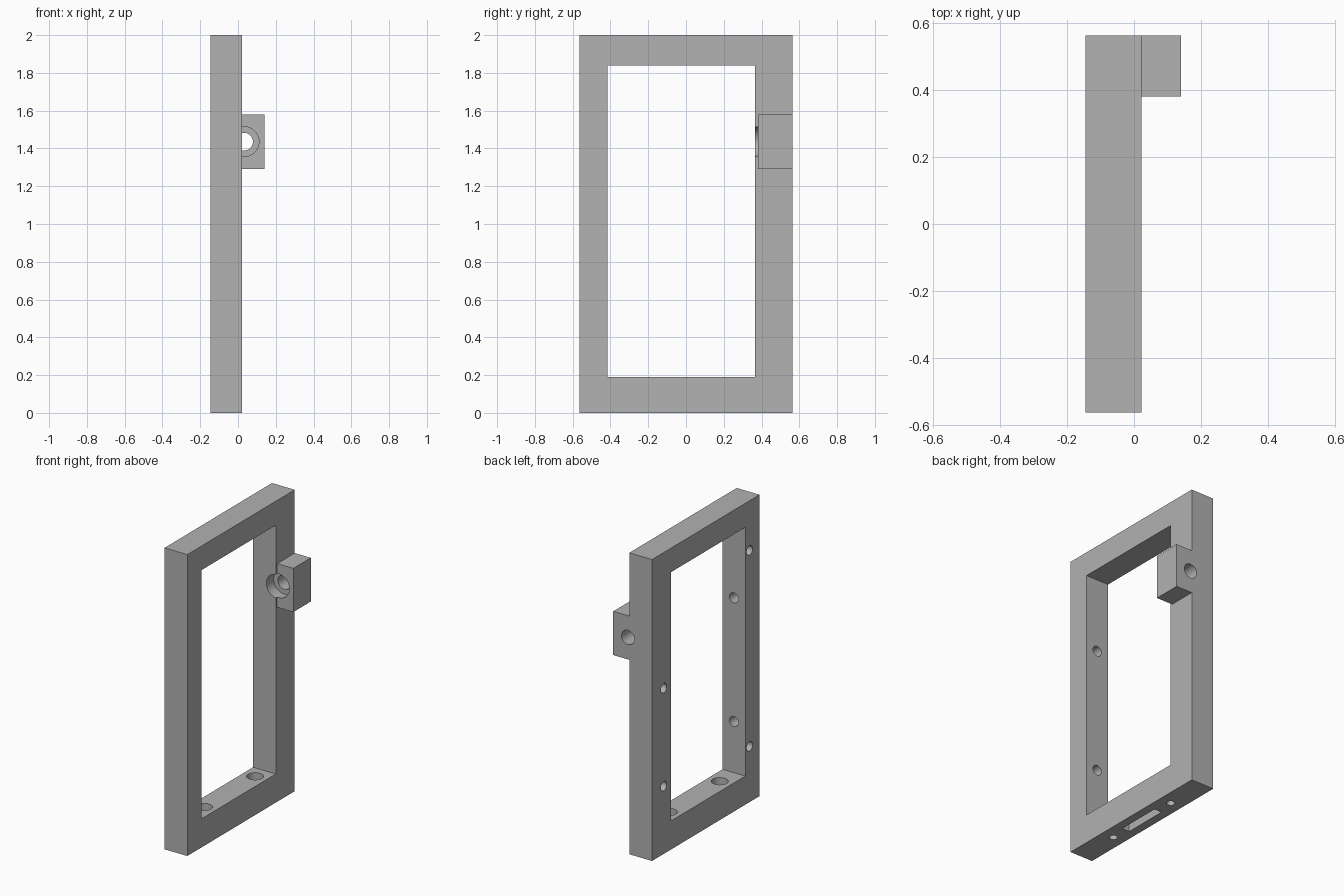
import bpy
from mathutils import Vector

cube = bpy.data.objects.get("Cube")
if cube:
    bpy.data.objects.remove(cube, do_unlink=True)

grey = bpy.data.materials.new("plain_grey")
grey.use_nodes = True
colour = (0.445, 0.445, 0.445, 1)
grey.diffuse_color = colour
grey.node_tree.nodes["Principled BSDF"].inputs["Base Color"].default_value = colour

# Main dimensions
BACK, FACE = -0.145, 0.022       # frame thickness along x
HALF = 0.563                     # half depth along y
MID = (BACK + FACE) / 2
OVER = 0.02                      # cutter overshoot


def box(name, low, high):
    low, high = Vector(low), Vector(high)
    bpy.ops.mesh.primitive_cube_add(size=1, location=(low + high) / 2)
    obj = bpy.context.object
    obj.name = name
    obj.scale = high - low
    bpy.ops.object.transform_apply(location=True, rotation=False, scale=True)
    obj.data.materials.append(grey)
    return obj


def rod(name, start, end, radius):
    start, end = Vector(start), Vector(end)
    axis = end - start
    bpy.ops.mesh.primitive_cylinder_add(vertices=40, radius=radius, depth=axis.length,
                                        location=(start + end) / 2)
    obj = bpy.context.object
    obj.name = name
    obj.rotation_euler = axis.to_track_quat('Z', 'Y').to_euler()
    bpy.ops.object.transform_apply(location=True, rotation=True, scale=True)
    obj.data.materials.append(grey)
    return obj


def combine(target, tool, operation='DIFFERENCE'):
    tool.hide_render = True
    mod = target.modifiers.new(operation.title(), 'BOOLEAN')
    mod.operation = operation
    mod.solver = 'EXACT'
    mod.object = tool
    bpy.ops.object.select_all(action='DESELECT')
    target.select_set(True)
    bpy.context.view_layer.objects.active = target
    bpy.ops.object.modifier_apply(modifier=mod.name)
    bpy.data.objects.remove(tool, do_unlink=True)


# Frame with its rectangular opening
frame = box("frame", (BACK, -HALF, 0), (FACE, HALF, 2))
combine(frame, box("opening", (BACK - OVER, -0.415, 0.19), (FACE + OVER, 0.365, 1.84)))

# Side block merged into the rear upright
combine(frame, box("side_block", (MID, 0.38, 1.29), (0.14, HALF, 1.58)), 'UNION')

# Counterbored hole through the block and upright
bx, bz = 0.032, 1.436
combine(frame, rod("block_counterbore", (bx, 0.34, bz), (bx, 0.44, bz), 0.079))
combine(frame, rod("block_bore", (bx, 0.4, bz), (bx, HALF + OVER, bz), 0.047))

# Counterbored holes in the bottom rail
for y in (-0.267, 0.267):
    combine(frame, rod("rail_counterbore", (MID, y, 0.09), (MID, y, 0.19 + OVER), 0.051))
    combine(frame, rod("rail_bore", (MID, y, -OVER), (MID, y, 0.12), 0.025))

# Blind slot under the bottom rail
combine(frame, box("slot", (MID - 0.027, -0.15, -OVER), (MID + 0.027, 0.15, 0.1)))

# Blind holes in the rear faces of both uprights
for y, z in ((-0.46, 1.67), (-0.46, 0.37), (0.44, 1.10), (0.44, 0.45)):
    combine(frame, rod("back_hole", (BACK - OVER, y, z), (BACK + 0.1, y, z), 0.031))

# Blind holes in the inner face of the front upright
for z in (1.35, 0.53):
    combine(frame, rod("inner_hole", (MID, -0.415 + OVER, z), (MID, -0.52, z), 0.033))

# Smooth hole walls, sharp edges
bpy.ops.object.select_all(action='DESELECT')
frame.select_set(True)
bpy.context.view_layer.objects.active = frame
bpy.ops.object.shade_smooth_by_angle(angle=0.5)
